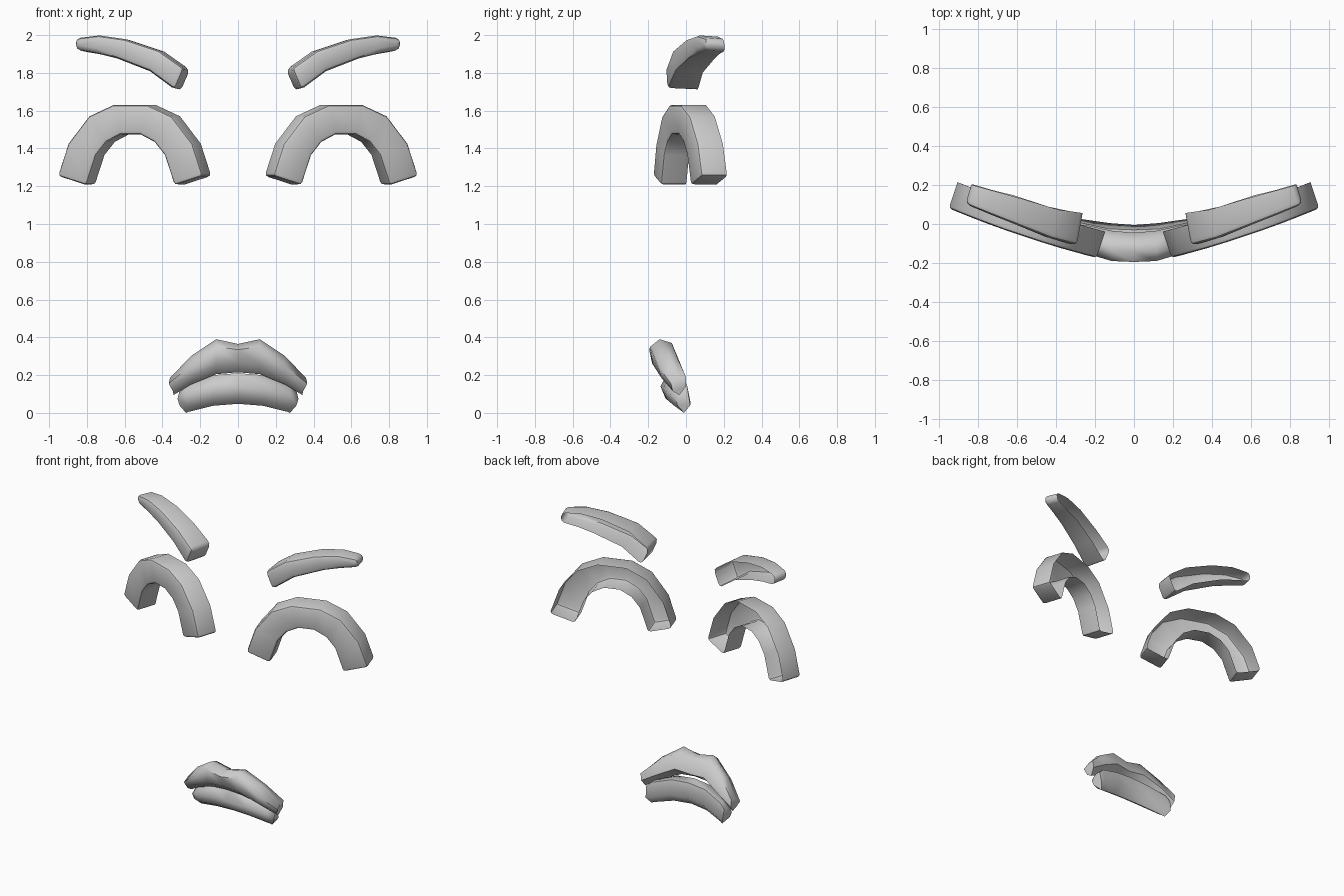
import bpy, bmesh, math
from mathutils import Vector

if "Cube" in bpy.data.objects:
    bpy.data.objects.remove(bpy.data.objects["Cube"])


def finish(bm, name, angle, mirror=False):
    me = bpy.data.meshes.new(name)
    bm.to_mesh(me)
    bm.free()
    ob = bpy.data.objects.new(name, me)
    bpy.context.collection.objects.link(ob)
    bpy.ops.object.select_all(action='DESELECT')
    ob.select_set(True)
    bpy.context.view_layer.objects.active = ob
    bpy.ops.object.shade_smooth_by_angle(angle=math.radians(angle))
    if mirror:
        m = ob.modifiers.new("mirror", 'MIRROR')
        m.use_mirror_merge = False
    return ob


def loft(rings):
    """Closed tube through rings of points, capped at both ends."""
    bm = bmesh.new()
    vs = [[bm.verts.new(p) for p in r] for r in rings]
    n = len(vs[0])
    sides = [[] for _ in range(n)]
    for a, b in zip(vs, vs[1:]):
        for i in range(n):
            j = (i + 1) % n
            sides[i].append(bm.faces.new((a[i], a[j], b[j], b[i])))
    bm.faces.new(vs[0])
    bm.faces.new(vs[-1])
    bmesh.ops.recalc_face_normals(bm, faces=bm.faces)
    return bm, sides


def shell(name, upper, lower, depths, bevel):
    """Band with a rounded front and walls running back; the back is open."""
    rings = []
    for u, l, d in zip(upper, lower, depths):
        u, l, d = Vector(u), Vector(l), Vector(d)
        rings.append([u, l, l + d, u + d])
    bm, sides = loft(rings)
    bmesh.ops.delete(bm, geom=sides[2], context='FACES_ONLY')
    bm.edges.ensure_lookup_table()
    sharp = [e for e in bm.edges if len(e.link_faces) == 2
             and e.calc_face_angle() > math.radians(50)]
    bmesh.ops.bevel(bm, geom=sharp, offset=bevel, segments=2, profile=0.5,
                    affect='EDGES', clamp_overlap=True)
    return finish(bm, name, 40, mirror=True)


# Eyelids: half arch outline, reflected about the arch centre
CX = 0.572


def arch(half):
    pts = [(CX - dx, z) for dx, z in half] + [(CX + dx, z) for dx, z in half[::-1]]
    return [(x, -0.175 + 0.335 * (x - 0.19) - 0.015 * (1 - ((x - CX) / 0.38) ** 2), z)
            for x, z in pts]


outer = arch([(0.385, 1.255), (0.33, 1.425), (0.22, 1.57), (0.092, 1.63)])
inner = arch([(0.232, 1.205), (0.18, 1.365), (0.125, 1.435), (0.05, 1.475)])
shell("eyelids", outer, inner, [(-0.045, 0.135, 0)] * 8, 0.018)

# Eyebrows: upper and lower rails from the inner end outwards
brow_top = [(.285, -.11, 1.825), (.42, -.075, 1.92), (.60, -.005, 1.98),
            (.74, .05, 2.0), (.865, .10, 1.985)]
brow_low = [(.335, -.105, 1.71), (.47, -.06, 1.81), (.65, .015, 1.88),
            (.75, .055, 1.905), (.865, .105, 1.925)]
brow_depth = [(-.03, .165 - .016 * i, -.008) for i in range(5)]
shell("eyebrows", brow_top, brow_low, brow_depth, 0.025)


# Lips: (x, y, z) sections from the middle to the corner, reflected in x
def lip(name, half):
    left = [[(-x, y, z) for x, y, z in r] for r in half[:0:-1]]
    bm, _ = loft(left + half)
    finish(bm, name, 65)


def section(x, yz):
    return [(x, y, z) for y, z in yz]


lip("upper_lip", [
    section(0, [(-.075, .345), (-.14, .365), (-.195, .335), (-.18, .265), (-.12, .215), (-.045, .26)]),
    section(.115, [(-.075, .37), (-.14, .39), (-.19, .35), (-.175, .255), (-.115, .205), (-.035, .27)]),
    section(.25, [(-.045, .29), (-.09, .30), (-.15, .25), (-.13, .185), (-.075, .15), (-.005, .20)]),
    [(.355, 0, .19), (.36, -.04, .185), (.367, -.08, .155),
     (.345, -.07, .115), (.34, -.035, .095), (.35, 0, .14)],
])
lip("lower_lip", [
    section(0, [(-.03, .205), (-.10, .21), (-.135, .14), (-.11, .08), (-.06, .048), (-.005, .11)]),
    section(.13, [(-.025, .195), (-.09, .20), (-.12, .13), (-.10, .07), (-.05, .038), (.005, .10)]),
    [(.27, .005, .15), (.27, -.04, .155), (.28, -.085, .10),
     (.265, -.065, .04), (.265, -.015, .005), (.27, .025, .05)],
    [(.305, .01, .115), (.31, -.025, .115), (.32, -.055, .075),
     (.31, -.045, .04), (.275, -.01, 0), (.30, .022, .04)],
])
